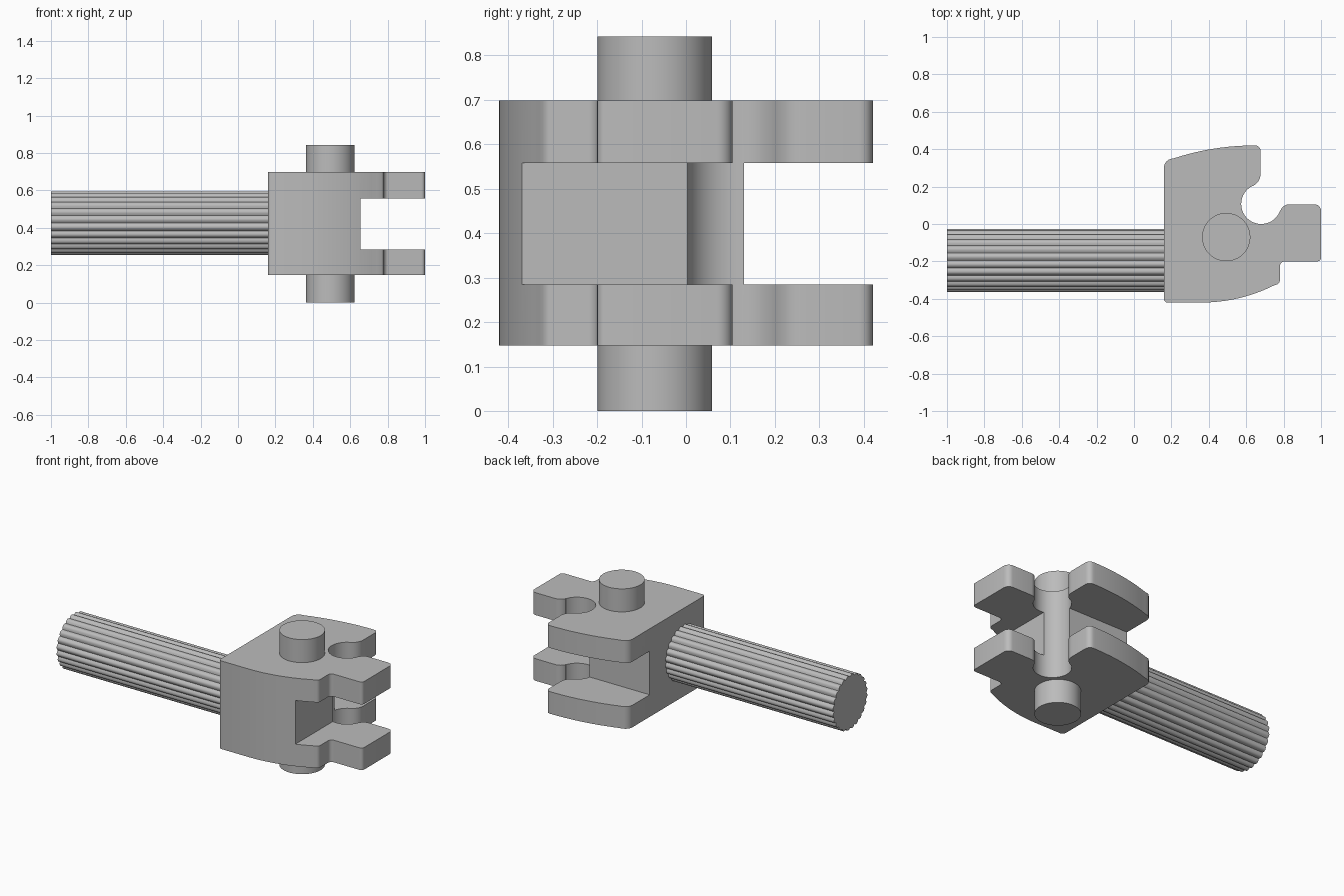
import bpy
import bmesh
from math import sin, cos, pi, radians
from mathutils import Matrix, Vector

default = bpy.data.objects.get("Cube")
if default:
    bpy.data.objects.remove(default, do_unlink=True)

# One plain grey for everything
grey = bpy.data.materials.new("plain grey")
grey.use_nodes = True
colour = (0.5, 0.5, 0.5, 1)
grey.diffuse_color = colour
grey.node_tree.nodes["Principled BSDF"].inputs["Base Color"].default_value = colour


def arc(cx, cy, r, start, end, steps=8):
    """Points on an arc, angles in degrees."""
    angles = [radians(start + (end - start) * i / steps) for i in range(steps + 1)]
    return [(cx + r * cos(a), cy + r * sin(a)) for a in angles]


def prism(name, outline, low, high, matrix=None):
    """Extrude a flat outline from low to high along z."""
    bm = bmesh.new()
    face = bm.faces.new([bm.verts.new((x, y, low)) for x, y in outline])
    grown = bmesh.ops.extrude_face_region(bm, geom=[face], use_keep_orig=True)
    top = [v for v in grown["geom"] if isinstance(v, bmesh.types.BMVert)]
    bmesh.ops.translate(bm, verts=top, vec=Vector((0, 0, high - low)))
    if matrix:
        bm.transform(matrix)
    bmesh.ops.recalc_face_normals(bm, faces=bm.faces)
    mesh = bpy.data.meshes.new(name)
    bm.to_mesh(mesh)
    bm.free()
    mesh.materials.append(grey)
    obj = bpy.data.objects.new(name, mesh)
    bpy.context.collection.objects.link(obj)
    return obj


def activate(obj):
    bpy.ops.object.select_all(action="DESELECT")
    obj.select_set(True)
    bpy.context.view_layer.objects.active = obj


# Body outline, counter-clockwise from the lower left corner
outline = (
    arc(0.18, -0.40, 0.02, 180, 270, 4)
    + arc(0.36, 0.448, 0.868, -90, -63.7, 12)       # bowed front side
    + arc(0.755, -0.30, 0.025, -60, 0, 4)
    + arc(0.805, -0.225, 0.025, 180, 90, 5)         # step into the arm
    + arc(0.98, -0.18, 0.02, -90, 0, 4)
    + arc(0.965, 0.07, 0.035, 0, 90, 6)
    + arc(0.83, 0.055, 0.05, 90, 161, 6)
    + arc(0.68, 0.107, 0.107, -19, -244.4, 28)      # round socket
    + arc(0.602, 0.27, 0.075, -64.4, 0, 6)
    + arc(0.647, 0.39, 0.03, 0, 90, 5)
    + arc(0.645, -0.97, 1.39, 90.5, 108, 10)        # bowed back side
    + arc(0.21, 0.30, 0.05, 110, 180, 6)
)
body = prism("clevis_body", outline, 0.147, 0.698)

# L-shaped slot that parts the upper and lower plates
slot_outline = [(0.655, -0.6), (1.2, -0.6), (1.2, 0.6),
                (0, 0.6), (0, 0.13), (0.655, 0.13)]
slot = prism("slot_cutter", slot_outline, 0.285, 0.558)
slot.hide_render = True
cut = body.modifiers.new("slot", "BOOLEAN")
cut.operation = "DIFFERENCE"
cut.solver = "EXACT"
cut.object = slot
activate(body)
bpy.ops.object.modifier_apply(modifier=cut.name)
bpy.data.objects.remove(slot, do_unlink=True)

# Pivot pin ends above and below the body
circle = arc(0.493, -0.07, 0.129, 0, 360, 64)[:-1]
pins = [prism("lower_pin", circle, 0, 0.147),
        prism("upper_pin", circle, 0.698, 0.842)]

# Fluted shaft, rounded ribs with sharp grooves
ribs, per_rib = 24, 6
fluted = []
for i in range(ribs * per_rib):
    a = 2 * pi * i / (ribs * per_rib)
    r = 0.159 + 0.012 * abs(sin(a * ribs / 2))
    fluted.append((r * cos(a), r * sin(a)))
lay_along_x = Matrix.Translation((0, -0.195, 0.425)) @ Matrix.Rotation(pi / 2, 4, "Y")
shaft = prism("fluted_shaft", fluted, -1, 0.16, lay_along_x)

for obj in [body, shaft] + pins:
    activate(obj)
    bpy.ops.object.shade_smooth_by_angle(angle=radians(30))
